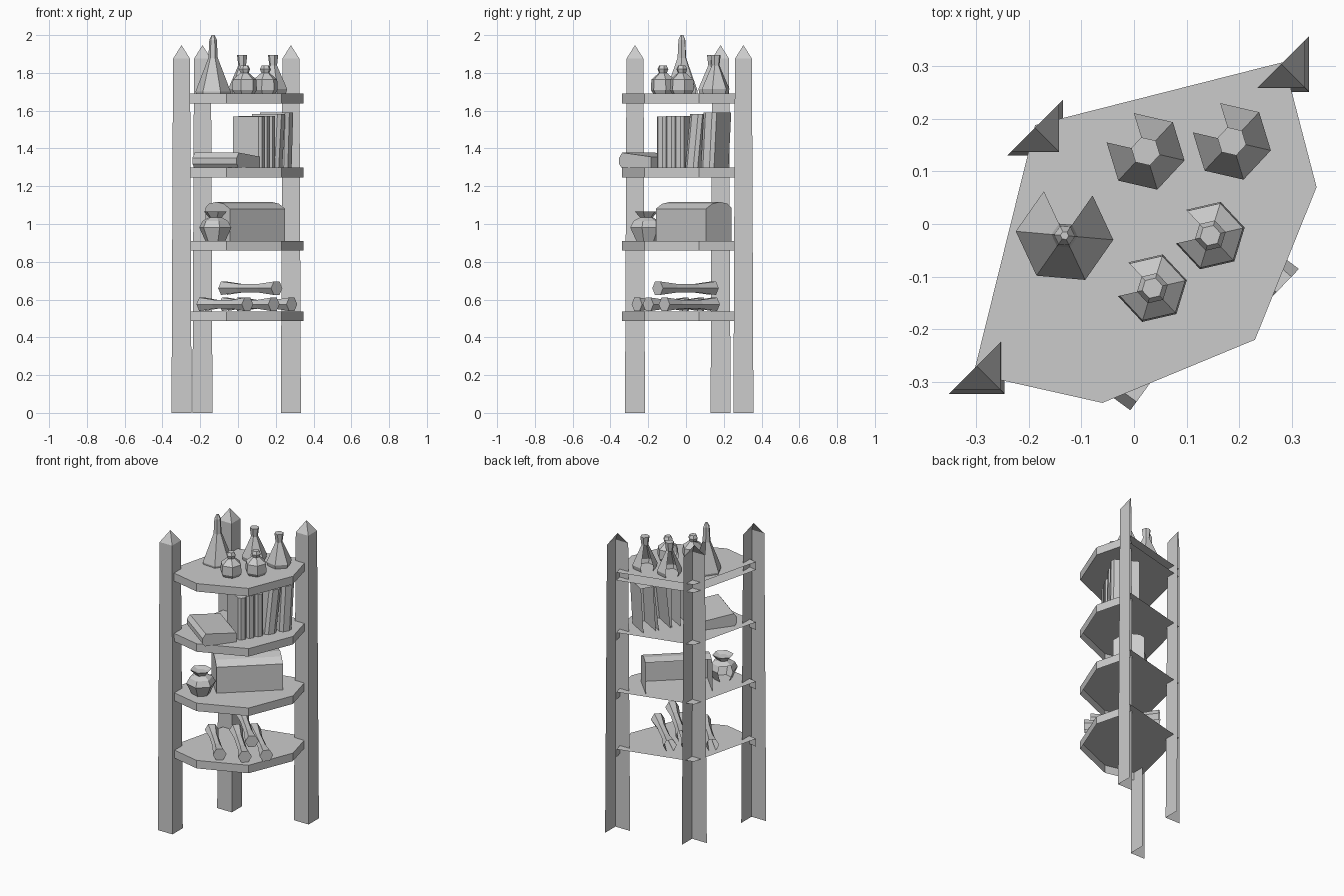
import bpy, bmesh
from math import sin, cos, radians, tau
from mathutils import Vector

cube = bpy.data.objects.get("Cube")
if cube:
    bpy.data.objects.remove(cube, do_unlink=True)

grey = bpy.data.materials.new("pale_grey")
grey.use_nodes = True
grey.diffuse_color = (0.6, 0.6, 0.6, 1)
grey.node_tree.nodes["Principled BSDF"].inputs["Base Color"].default_value = (0.6, 0.6, 0.6, 1)

BACK = Vector((-1, 1, 0)).normalized()   # the side that stands in the room corner


def loft(name, rings, open_dir=None, open_below=9, bottom=False):
    """Join rings of points into a solid, then leave the hidden faces open."""
    bm = bmesh.new()
    loops = [[bm.verts.new(p) for p in ring] for ring in rings]
    n = len(loops[0])
    for a, b in zip(loops, loops[1:]):
        for i in range(n):
            j = (i + 1) % n
            bm.faces.new((a[i], a[j], b[j], b[i]))
    bm.faces.new(loops[0][::-1])
    bm.faces.new(loops[-1])
    bmesh.ops.remove_doubles(bm, verts=bm.verts[:], dist=0.0005)
    bmesh.ops.recalc_face_normals(bm, faces=bm.faces[:])
    bm.normal_update()
    hidden = []
    for f in bm.faces:
        flat = Vector((f.normal.x, f.normal.y, 0))
        behind = (open_dir is not None and flat.length > 0.3
                  and flat.normalized().dot(open_dir) > 0.65
                  and f.calc_center_median().z < open_below)
        if behind or (not bottom and f.normal.z < -0.95):
            hidden.append(f)
    bmesh.ops.delete(bm, geom=hidden, context='FACES')
    mesh = bpy.data.meshes.new(name)
    bm.to_mesh(mesh)
    bm.free()
    mesh.materials.append(grey)
    obj = bpy.data.objects.new(name, mesh)
    bpy.context.collection.objects.link(obj)
    return obj


def square(x, y, z, h):
    return [(x - h, y - h, z), (x + h, y - h, z), (x + h, y + h, z), (x - h, y + h, z)]


def vessel(name, x, y, z, profile, turn, gap, neck):
    """Six-sided turned form with one open panel below the neck."""
    rings = [[(x + r * cos(radians(turn) + k * tau / 6),
               y + r * sin(radians(turn) + k * tau / 6), z + h) for k in range(6)]
             for r, h in profile]
    g = radians(gap)
    return loft(name, rings, Vector((cos(g), sin(g), 0)), z + neck)


# Posts with pointed tops
for name, x, y in (("right_post", -0.299, -0.27), ("corner_post", -0.188, 0.183),
                   ("left_post", 0.28, 0.304)):
    loft(name, [square(x, y, 0, 0.053), square(x, y, 1.875, 0.045),
                square(x, y, 1.947, 0)], BACK)

# Shelves
outline = [(-0.305, -0.285), (-0.06, -0.34), (0.23, -0.22),
           (0.347, 0.07), (0.285, 0.308), (-0.188, 0.188)]
levels = [0.538, 0.911, 1.298, 1.69]
for i, z in enumerate(levels):
    loft(f"shelf_{i + 1}", [[(x, y, h) for x, y in outline] for h in (z - 0.052, z)],
         BACK, bottom=(i == 3))
scroll_z, chest_z, book_z, bottle_z = levels

# Bottles
tall = [(0.091, 0), (0.093, 0.012), (0.025, 0.19), (0.02, 0.285), (0.008, 0.31)]
flask = [(0.07, 0), (0.076, 0.025), (0.021, 0.15), (0.028, 0.206)]
jar = [(0.054, 0), (0.067, 0.02), (0.064, 0.075), (0.022, 0.11), (0.03, 0.13), (0.02, 0.15)]
vessel("tall_bottle", -0.132, -0.022, bottle_z, tall, -5, 85, 0.18)
for i, (x, y) in enumerate(((0.022, 0.138), (0.186, 0.157))):
    vessel(f"flask_{i + 1}", x, y, bottle_z, flask, -13, 137, 0.14)
for i, (x, y) in enumerate(((0.145, -0.022), (0.035, -0.122))):
    vessel(f"jar_{i + 1}", x, y, bottle_z, jar, 13, 163, 0.1)

# Standing books with rounded spines, the last two leaning
row, deep = Vector((0.5, 0.866, 0)), Vector((-0.866, 0.5, 0))
start = Vector((0.12, -0.16, book_z))
books = [(0, 0.053, 0.272, 0), (0.055, 0.053, 0.275, 0), (0.11, 0.053, 0.275, 0),
         (0.172, 0.076, 0.285, 0.03), (0.268, 0.08, 0.292, 0.016)]
for i, (t, w, h, lean) in enumerate(books):
    plan = [(0, 0.014), (0.25 * w, 0), (0.75 * w, 0), (w, 0.014), (w, 0.168), (0, 0.168)]
    rings = [[start + row * (t + a + s * lean) + deep * d + Vector((0, 0, s * h))
              for a, d in plan] for s in (0, 1)]
    loft(f"book_{i + 1}", rings, deep)

# Lying book, thicker at its spine
across, along = Vector((0.59, 0.807, 0)), Vector((-0.807, 0.59, 0))
corner = Vector((-0.007, -0.354, book_z))
section = [(0.015, 0), (0, 0.02), (0, 0.052), (0.02, 0.08), (0.21, 0.058), (0.21, 0)]
loft("lying_book", [[corner + across * a + along * s + Vector((0, 0, h)) for a, h in section]
                    for s in (0, 0.29)])

# Chest with a low barrel lid
left, side = Vector((-0.043, -0.16, chest_z)), Vector((0.293, 0.265, 0))
rear = Vector((-0.13, 0.135, 0))
lid = [(0, 0), (0, 0.169), (0.25, 0.196), (0.55, 0.206), (0.85, 0.196), (1, 0.175), (1, 0)]
loft("chest", [[left + side * s + rear * d + Vector((0, 0, h)) for d, h in lid]
               for s in (0, 1)], BACK)

# Tied sack
sack = [(0.055, 0), (0.088, 0.07), (0.07, 0.105), (0.035, 0.124), (0.064, 0.156), (0.03, 0.145)]
vessel("sack", -0.12, -0.21, chest_z, sack, -15, 135, 0.11)

# Scrolls, narrower in the middle
scrolls = [((0.05, -0.26), (-0.19, 0.0), 0.037), ((0.19, -0.2), (-0.07, 0.08), 0.037),
           ((0.285, -0.115), (0.01, 0.15), 0.037), ((0.205, -0.15), (-0.075, 0.145), 0.122)]
for i, (a, b, h) in enumerate(scrolls):
    a = Vector((*a, scroll_z + h))
    b = Vector((*b, scroll_z + h))
    u = (b - a).cross(Vector((0, 0, 1))).normalized()
    rings = []
    for s, r in ((0, 0.041), (0.3, 0.027), (0.7, 0.027), (1, 0.041)):
        rings.append([a.lerp(b, s) + u * (r * cos(k * tau / 6))
                      + Vector((0, 0, r * sin(k * tau / 6))) for k in range(6)])
    loft(f"scroll_{i + 1}", rings, BACK)
